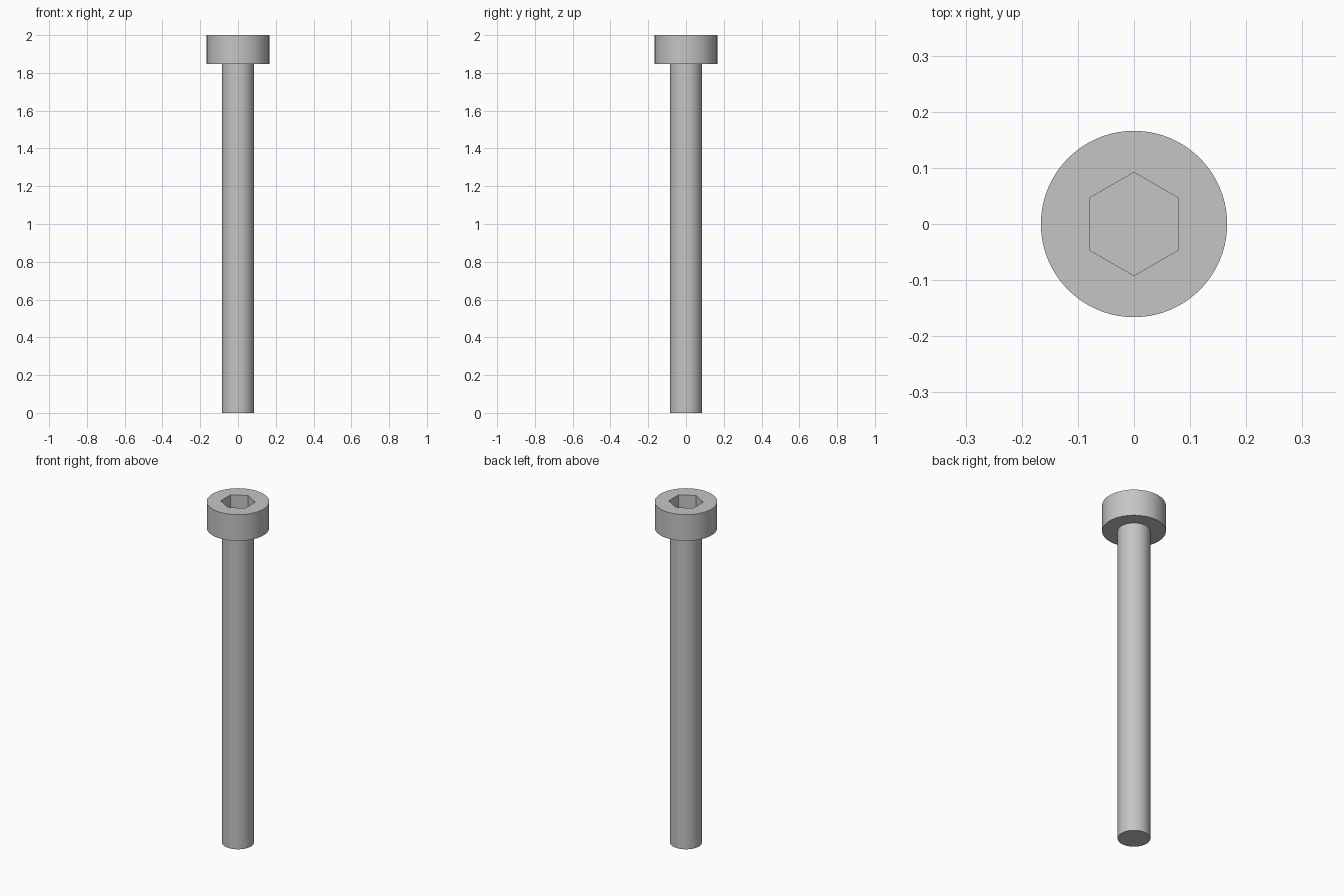
import bpy
import bmesh
from math import cos, sin, tau, radians

SEGMENTS = 96
SHAFT_R, HEAD_R, SOCKET_R = 0.085, 0.166, 0.092
HEAD_BASE, TOP, SOCKET_FLOOR = 1.846, 2.0, 1.9

cube = bpy.data.objects.get("Cube")
if cube:
    bpy.data.objects.remove(cube, do_unlink=True)

steel = bpy.data.materials.new("plain_steel_grey")
steel.use_nodes = True
grey = (0.56, 0.56, 0.56, 1)
steel.diffuse_color = grey
steel.node_tree.nodes["Principled BSDF"].inputs["Base Color"].default_value = grey


def ring(bm, radius, z, sides, turn=0):
    """Closed loop of vertices around the z axis."""
    return [bm.verts.new((radius * cos(tau * i / sides + turn),
                          radius * sin(tau * i / sides + turn), z))
            for i in range(sides)]


def wall(bm, lower, upper):
    """Quads between two rings of equal count."""
    n = len(lower)
    for i in range(n):
        j = (i + 1) % n
        bm.faces.new((lower[i], lower[j], upper[j], upper[i]))


def loop_edges(bm, verts):
    return [bm.edges.get((v, verts[i - 1])) for i, v in enumerate(verts)]


def finish(bm, name):
    bmesh.ops.recalc_face_normals(bm, faces=bm.faces)
    mesh = bpy.data.meshes.new(name)
    bm.to_mesh(mesh)
    bm.free()
    mesh.materials.append(steel)
    obj = bpy.data.objects.new(name, mesh)
    bpy.context.collection.objects.link(obj)
    bpy.ops.object.select_all(action='DESELECT')
    obj.select_set(True)
    bpy.context.view_layer.objects.active = obj
    bpy.ops.object.shade_smooth_by_angle(angle=radians(30))


# Plain round shaft with a flat end
bm = bmesh.new()
tip = ring(bm, SHAFT_R, 0, SEGMENTS)
neck = ring(bm, SHAFT_R, HEAD_BASE, SEGMENTS)
wall(bm, tip, neck)
bm.faces.new(tip)
finish(bm, "shaft")

# Cylindrical head: underside, side wall and hexagonal socket
bm = bmesh.new()
inner = ring(bm, SHAFT_R, HEAD_BASE, SEGMENTS)
under = ring(bm, HEAD_R, HEAD_BASE, SEGMENTS)
rim = ring(bm, HEAD_R, TOP, SEGMENTS)
wall(bm, inner, under)
wall(bm, under, rim)
socket_floor = ring(bm, SOCKET_R, SOCKET_FLOOR, 6, tau / 4)
socket_rim = ring(bm, SOCKET_R, TOP, 6, tau / 4)
wall(bm, socket_floor, socket_rim)
bm.faces.new(socket_floor)

# Flat top face between the round rim and the socket
bmesh.ops.triangle_fill(bm, use_beauty=True, normal=(0, 0, 1),
                        edges=loop_edges(bm, rim) + loop_edges(bm, socket_rim))
finish(bm, "head")
